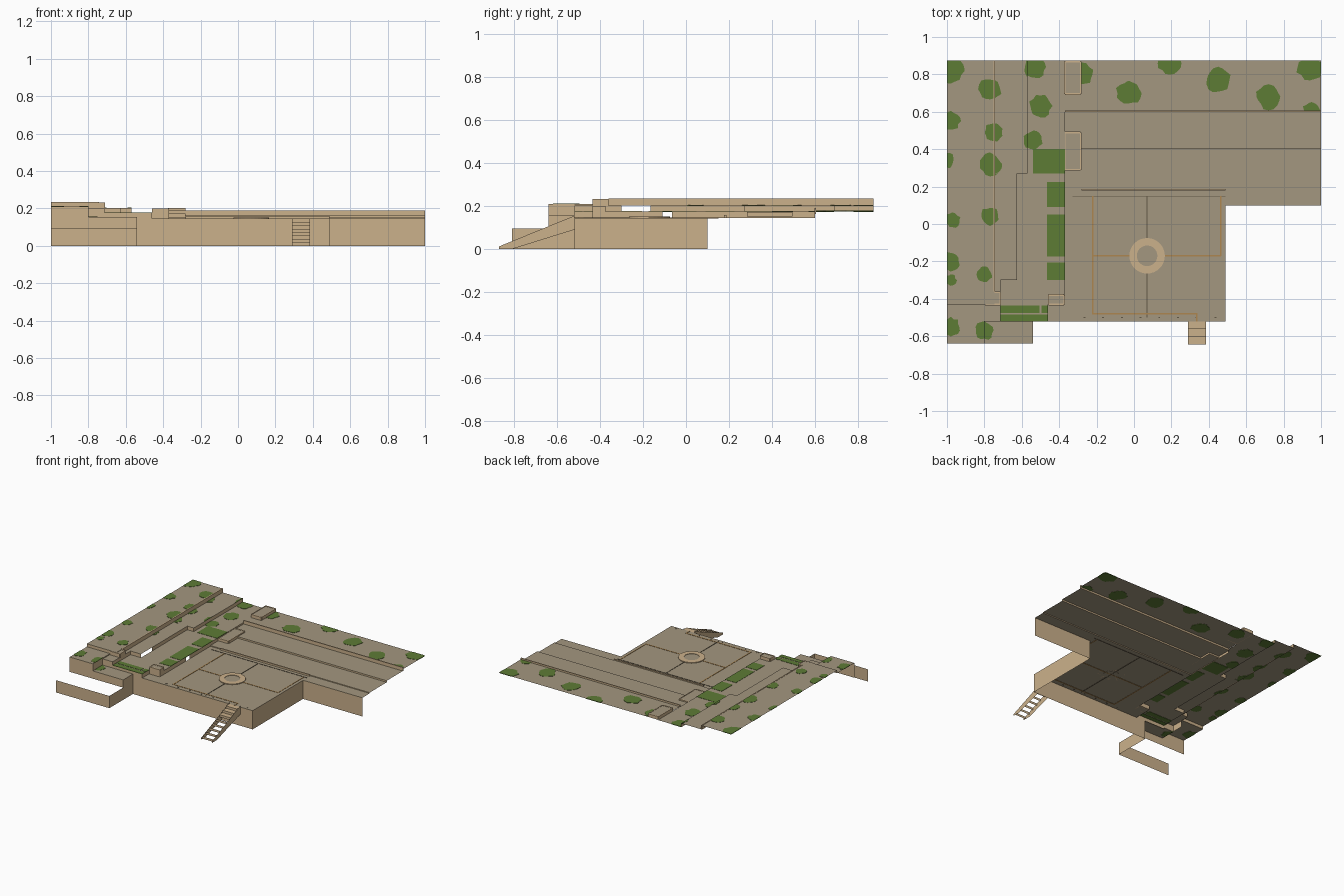
import bpy, bmesh, math, random

random.seed(4)
if "Cube" in bpy.data.objects:
    bpy.data.objects.remove(bpy.data.objects["Cube"])


def material(name, red, green, blue):
    mat = bpy.data.materials.new(name)
    mat.use_nodes = True
    colour = (red, green, blue, 1)
    mat.diffuse_color = colour
    shader = mat.node_tree.nodes["Principled BSDF"]
    shader.inputs["Base Color"].default_value = colour
    shader.inputs["Roughness"].default_value = 0.9
    return mat


paving = material("taupe paving", 0.37, 0.31, 0.215)
stone = material("tan stone", 0.60, 0.44, 0.26)
grass = material("leaf green", 0.11, 0.20, 0.036)
copper = material("brown inlay", 0.42, 0.24, 0.08)
joint = material("dark joint", 0.12, 0.095, 0.06)


def finish(name, bm, mat):
    mesh = bpy.data.meshes.new(name)
    bm.to_mesh(mesh)
    bm.free()
    mesh.materials.append(mat)
    obj = bpy.data.objects.new(name, mesh)
    bpy.context.scene.collection.objects.link(obj)
    return obj


def sheet(name, points, mat):
    bm = bmesh.new()
    bm.faces.new([bm.verts.new(p) for p in points])
    return finish(name, bm, mat)


def wall(name, path, low, high, mat=stone):
    """Vertical sheet along a plan path."""
    bm = bmesh.new()
    rows = [[bm.verts.new((x, y, z)) for x, y in path] for z in (low, high)]
    for i in range(len(path) - 1):
        bm.faces.new((rows[0][i], rows[0][i + 1], rows[1][i + 1], rows[1][i]))
    return finish(name, bm, mat)


def box(name, left, right, front, back, low, high, mat):
    bm = bmesh.new()
    bmesh.ops.create_cube(bm, size=1)
    for v in bm.verts:
        v.co = (right if v.co.x > 0 else left, back if v.co.y > 0 else front,
                high if v.co.z > 0 else low)
    return finish(name, bm, mat)


def plate(name, outline, z, mat):
    """Thin painted plate, showing on both sides of a floor sheet."""
    bm = bmesh.new()
    face = bm.faces.new([bm.verts.new((x, y, z - 0.002)) for x, y in outline])
    top = bmesh.ops.extrude_face_region(bm, geom=[face])["geom"]
    bmesh.ops.translate(bm, vec=(0, 0, 0.004),
                        verts=[g for g in top if isinstance(g, bmesh.types.BMVert)])
    bmesh.ops.recalc_face_normals(bm, faces=bm.faces[:])
    return finish(name, bm, mat)


def strip(name, left, right, front, back, z, mat):
    box(name, left, right, front, back, z - 0.002, z + 0.002, mat)


# Terrace heights
COURT, LOWER, MIDDLE, BACK, GARDEN, WALK, TOP = 0.145, 0.151, 0.163, 0.177, 0.175, 0.203, 0.233
FRONT_TOP, LEDGE, BASE = 0.21, 0.155, 0.095
north = 0.873

# Floors: left, right, front, back, height
floors = {
    "court_floor": (-0.37, 0.49, -0.52, 0.19, COURT),
    "court_corner_floor": (-0.46, -0.37, -0.52, -0.43, COURT),
    "side_floor": (0.49, 1, 0.1, 0.19, COURT),
    "lower_terrace": (-0.37, 1, 0.19, 0.4, LOWER),
    "middle_terrace": (-0.37, 1, 0.4, 0.6, MIDDLE),
    "back_terrace": (-0.37, 1, 0.6, north, BACK),
    "garden_back": (-0.57, -0.37, 0.27, north, GARDEN),
    "garden_middle": (-0.625, -0.37, -0.3, 0.27, GARDEN),
    "garden_front": (-0.715, -0.46, -0.52, -0.3, GARDEN),
    "garden_corner": (-0.46, -0.37, -0.43, -0.3, GARDEN),
    "walk_back": (-0.745, -0.57, 0.27, north, WALK),
    "walk_middle": (-0.745, -0.625, -0.3, 0.27, WALK),
    "walk_front": (-0.745, -0.715, -0.43, -0.3, WALK),
    "top_terrace": (-1, -0.745, -0.43, north, TOP),
    "front_terrace": (-1, -0.8, -0.64, -0.43, FRONT_TOP),
    "front_landing": (-0.8, -0.715, -0.52, -0.43, WALK),
    "front_ledge": (-0.8, -0.54, -0.64, -0.52, LEDGE),
}
for name, (l, r, f, b, z) in floors.items():
    sheet(name, [(l, f, z), (r, f, z), (r, b, z), (l, b, z)], paving)

# Outer retaining walls
wall("court_outer_wall", [(-0.54, -0.52), (0.49, -0.52), (0.49, 0.1), (1, 0.1)], 0, COURT)
wall("low_outer_wall", [(-1, -0.81), (-0.54, -0.81), (-0.54, -0.52)], 0, BASE)
wall("ledge_wall", [(-0.8, -0.64), (-0.54, -0.64), (-0.54, -0.52)], BASE, LEDGE)
wall("front_terrace_wall", [(-1, -0.64), (-0.8, -0.64)], BASE, FRONT_TOP)
wall("front_terrace_riser", [(-0.8, -0.64), (-0.8, -0.43)], LEDGE, FRONT_TOP)
wall("landing_riser", [(-0.8, -0.52), (-0.715, -0.52)], LEDGE, WALK)
wall("garden_front_riser", [(-0.715, -0.52), (-0.46, -0.52), (-0.46, -0.43)], COURT, GARDEN)

# Risers between terraces, with two openings
wall("top_front_riser", [(-1, -0.43), (-0.745, -0.43)], FRONT_TOP, TOP)
wall("top_riser", [(-0.745, -0.43), (-0.745, north)], WALK, TOP)
wall("walk_riser_front", [(-0.715, -0.52), (-0.715, -0.3), (-0.625, -0.3)], GARDEN, WALK)
wall("walk_riser_back", [(-0.625, -0.165), (-0.625, 0.27), (-0.57, 0.27), (-0.57, north)],
     GARDEN, WALK)
wall("garden_riser_front", [(-0.46, -0.43), (-0.37, -0.43), (-0.37, -0.11)], COURT, GARDEN)
wall("garden_riser_back", [(-0.37, -0.065), (-0.37, 0.6)], COURT, GARDEN)
wall("lower_riser", [(-0.37, 0.19), (1, 0.19)], COURT, LOWER)
wall("middle_riser", [(-0.37, 0.4), (1, 0.4)], LOWER, MIDDLE)

# Slim stone kerbs
box("back_kerb", -0.37, 1, 0.598, 0.606, MIDDLE, 0.19, stone)
box("lower_kerb", -0.28, 0.49, 0.178, 0.188, COURT, 0.158, stone)
box("top_kerb", -0.75, -0.742, -0.36, north, WALK, TOP + 0.002, stone)


def landing(name, left, right, front, back, low, high):
    """Paved block with stone end kerbs."""
    box(name, left, right, front, back, low, high, paving)
    for end, y in (("front", front), ("back", back)):
        box(name + "_" + end + "_kerb", left, right, y - 0.005, y + 0.005, low, high + 0.002, stone)
    for side, x in (("right", left), ("left", right)):
        box(name + "_" + side + "_kerb", x - 0.003, x + 0.003, front, back, low, high + 0.002, stone)


landing("back_block", -0.37, -0.285, 0.695, 0.868, BACK, 0.2)
landing("garden_steps_block", -0.37, -0.285, 0.29, 0.49, LOWER, 0.17)
landing("top_steps_block", -0.797, -0.715, -0.43, -0.365, WALK, 0.23)
landing("court_steps_block", -0.457, -0.373, -0.43, -0.38, COURT, 0.198)

# Entrance stair: stringers, risers and the upper treads
steps, start, end = 8, -0.85, -0.52
run, rise = (end - start) / steps, COURT / steps
for side, x in (("right", 0.29), ("left", 0.385)):
    sheet("stair_stringer_" + side, [(x, -0.87, 0), (x, start + run, 0), (x, end, 0.09),
                                     (x, end, COURT + 0.01), (x, -0.87, 0.012)], stone)
for i in range(steps):
    y, z = start + run * i, rise * i
    wall("stair_riser", [(0.29, y), (0.385, y)], z, z + rise)
    if i > 4:
        top = z + rise
        sheet("stair_tread", [(0.29, y, top), (0.385, y, top),
                              (0.385, y + run, top), (0.29, y + run, top)], stone)

# Court inlays
strip("inlay_right", -0.224, -0.216, -0.484, 0.15, COURT, copper)
strip("inlay_front", -0.224, 0.339, -0.484, -0.476, COURT, copper)
strip("inlay_stair", 0.331, 0.339, -0.52, -0.476, COURT, copper)
strip("inlay_middle", -0.224, 0.465, -0.174, -0.166, COURT, copper)
strip("inlay_left", 0.461, 0.467, -0.17, 0.15, COURT, copper)
strip("court_joint", 0.067, 0.073, -0.5, 0.15, COURT, joint)
strip("cross_joint", -0.33, 0.49, 0.147, 0.151, COURT, joint)
for i in range(8):
    x = -0.27 + i * 0.1
    strip("paving_stud", x, x + 0.01, -0.503, -0.497, COURT, joint)

# Round kerb and its paved centre
bm = bmesh.new()
rings = []
for radius, z in ((0.095, COURT), (0.095, COURT + 0.006), (0.055, COURT + 0.006), (0.055, COURT)):
    rings.append([bm.verts.new((0.07 + radius * math.cos(a), -0.17 + radius * math.sin(a), z))
                  for a in (math.tau * k / 32 for k in range(32))])
for low, high in zip(rings, rings[1:] + rings[:1]):
    for k in range(32):
        n = (k + 1) % 32
        bm.faces.new((low[k], low[n], high[n], high[k]))
finish("round_kerb", bm, stone)
disc = [(0.07 + 0.055 * math.cos(math.tau * k / 32), -0.17 + 0.055 * math.sin(math.tau * k / 32))
        for k in range(32)]
plate("round_centre", disc, COURT + 0.001, paving)

# Lawn beds
for l, r, f, b in ((-0.54, -0.37, 0.27, 0.4), (-0.465, -0.37, 0.09, 0.225),
                   (-0.465, -0.37, -0.175, 0.05), (-0.465, -0.37, -0.3, -0.205),
                   (-0.715, -0.505, -0.475, -0.435), (-0.495, -0.46, -0.475, -0.435),
                   (-0.715, -0.46, -0.52, -0.485)):
    strip("lawn_bed", l, r, f, b, GARDEN, grass)

# Irregular shrub patches, trimmed to each terrace they touch
shrubs = [(-0.77, 0.72, 6), (-0.98, 0.82, 7), (-0.98, 0.55, 5), (-0.75, 0.49, 5), (-0.77, 0.32, 6),
          (-1, 0.34, 4), (-0.77, 0.04, 5), (-0.97, 0.02, 4), (-0.98, -0.2, 5), (-0.8, -0.27, 4),
          (-0.98, -0.3, 3), (-0.98, -0.55, 5), (-0.8, -0.57, 5), (-0.53, 0.84, 6), (-0.5, 0.63, 6),
          (-0.54, 0.45, 5), (-0.28, 0.8, 6), (-0.03, 0.7, 6.5), (0.19, 0.86, 6),
          (0.45, 0.77, 6.5), (0.72, 0.68, 6.5), (0.94, 0.84, 7), (0.95, 0.61, 4.5)]
planted = [f for n, f in floors.items() if not n.startswith(("court", "middle", "lower", "side"))]
for x, y, size in shrubs:
    blob = []
    for k in range(16):
        radius = size / 100 * random.uniform(0.85, 1.12)
        angle = math.tau * k / 16
        blob.append((x + radius * math.cos(angle), y + radius * math.sin(angle)))
    for l, r, f, b, z in planted:
        if any(l < px < r and f < py < b for px, py in blob):
            trimmed = [(min(max(px, l), r), min(max(py, f), b)) for px, py in blob]
            plate("shrub_patch", trimmed, z, grass)
